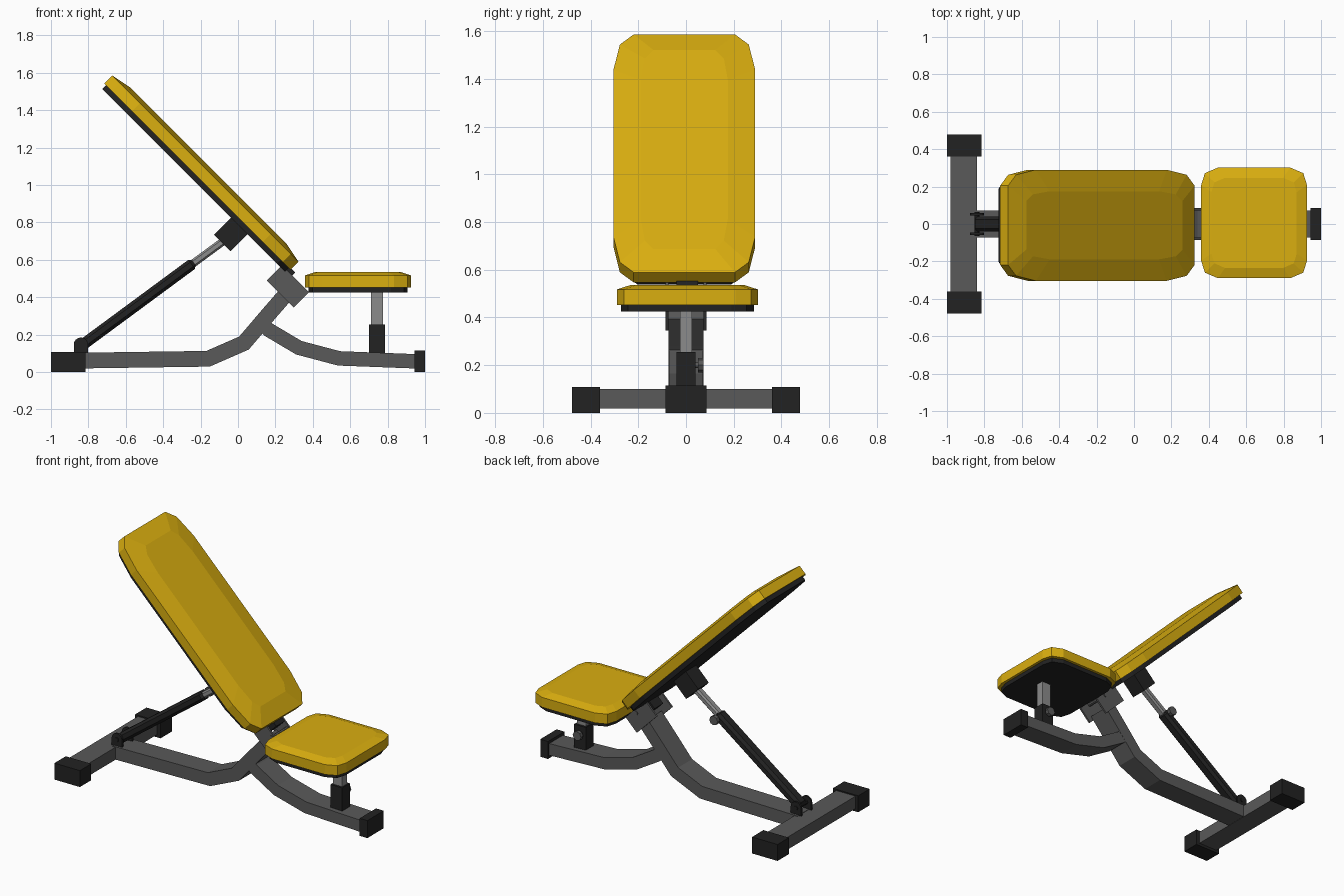
import bpy, bmesh, math
from mathutils import Vector, Matrix

cube = bpy.data.objects.get("Cube")
if cube:
    bpy.data.objects.remove(cube, do_unlink=True)


def material(name, r, g, b):
    m = bpy.data.materials.new(name)
    m.use_nodes = True
    m.diffuse_color = (r, g, b, 1)
    bsdf = m.node_tree.nodes["Principled BSDF"]
    bsdf.inputs["Base Color"].default_value = (r, g, b, 1)
    bsdf.inputs["Roughness"].default_value = 0.6
    return m


YELLOW = material("yellow_vinyl", 0.70, 0.425, 0.005)
GREY = material("grey_steel", 0.10, 0.10, 0.10)
LIGHT = material("light_steel", 0.26, 0.26, 0.26)
BLACK = material("black_plastic", 0.016, 0.016, 0.016)


def finish(name, bm, mat, loc=(0, 0, 0), tilt=0, bevel=0):
    bmesh.ops.recalc_face_normals(bm, faces=bm.faces)
    me = bpy.data.meshes.new(name)
    bm.to_mesh(me)
    bm.free()
    me.materials.append(mat)
    ob = bpy.data.objects.new(name, me)
    ob.location = loc
    ob.rotation_euler.y = tilt
    bpy.context.collection.objects.link(ob)
    if bevel:
        mod = ob.modifiers.new("edge", 'BEVEL')
        mod.width, mod.segments = bevel, 1
    return ob


def box(name, mat, loc, size, tilt=0, bevel=0):
    bm = bmesh.new()
    bmesh.ops.create_cube(bm, size=1)
    bmesh.ops.scale(bm, vec=size, verts=bm.verts)
    return finish(name, bm, mat, loc, tilt, bevel)


def span(name, mat, x, y, z, bevel=0):
    """Box given by its extents."""
    r = (x, y, z)
    return box(name, mat, [(a + b) / 2 for a, b in r], [b - a for a, b in r], 0, bevel)


def strut(name, mat, a, b, width, depth, bevel=0):
    """Bar between two points (x, z) in the middle plane."""
    d = Vector(b) - Vector(a)
    mid = (Vector(a) + Vector(b)) / 2
    return box(name, mat, (mid.x, 0, mid.y), (d.length, width, depth),
               math.atan2(-d.y, d.x), bevel)


def pin(name, mat, x, z, y0, y1, radius, sides=12):
    """Cylinder lying along y."""
    bm = bmesh.new()
    bmesh.ops.create_cone(bm, cap_ends=True, segments=sides, radius1=radius,
                          radius2=radius, depth=y1 - y0,
                          matrix=Matrix.Rotation(math.pi / 2, 4, 'X'))
    return finish(name, bm, mat, (x, (y0 + y1) / 2, z))


def bent_tube(name, mat, path, height, width):
    """Rectangular tube with mitred bends along an (x, z) path."""
    pts = [Vector(p) for p in path]
    dirs = [(b - a).normalized() for a, b in zip(pts, pts[1:])]
    bm = bmesh.new()
    rings = []
    for i, p in enumerate(pts):
        d0, d1 = dirs[max(i - 1, 0)], dirs[min(i, len(dirs) - 1)]
        t = (d0 + d1).normalized()
        n = Vector((-t.y, t.x)) * (height / 2 / t.dot(d0))
        rings.append([bm.verts.new((p.x + s * n.x, y * width / 2, p.y + s * n.y))
                      for s, y in ((1, 1), (1, -1), (-1, -1), (-1, 1))])
    for a, b in zip(rings, rings[1:]):
        for k in range(4):
            j = (k + 1) % 4
            bm.faces.new((a[k], a[j], b[j], b[k]))
    bm.faces.new(rings[0])
    bm.faces.new(rings[-1])
    return finish(name, bm, mat)


def cushion(name, mat, half, corner, levels, loc, tilt=0):
    """Slab with cut corners; levels are (inset, height) rings."""
    hx, hy = half
    quarter = [(hx - a, hy - b) for a, b in corner]
    outline = []
    for sx, sy in ((1, 1), (-1, 1), (-1, -1), (1, -1)):
        q = [(sx * x, sy * y) for x, y in quarter]
        outline += q if sx * sy > 0 else q[::-1]
    bm = bmesh.new()
    rings = [[bm.verts.new((x * (hx - i) / hx, y * (hy - i) / hy, z)) for x, y in outline]
             for i, z in levels]
    n = len(outline)
    for a, b in zip(rings, rings[1:]):
        for k in range(n):
            j = (k + 1) % n
            bm.faces.new((a[k], a[j], b[j], b[k]))
    bm.faces.new(rings[0])
    bm.faces.new(rings[-1])
    return finish(name, bm, mat, loc, tilt)


# Padded backrest and seat with their backing boards
LEAN = math.radians(45)
back_at = (-0.217, -0.007, 1.045)
back_corner = [(0, 0.085), (0.06, 0.027), (0.21, 0)]
cushion("backrest_pad", YELLOW, (0.705, 0.297), back_corner,
        [(0, 0), (0, 0.06), (0.115, 0.083)], back_at, LEAN)
cushion("backrest_board", BLACK, (0.69, 0.28), back_corner,
        [(0, -0.028), (0, 0.002)], back_at, LEAN)
seat_at = (0.642, 0.006, 0.452)
seat_corner = [(0, 0.094), (0.02, 0.03), (0.09, 0)]
cushion("seat_pad", YELLOW, (0.283, 0.296), seat_corner,
        [(0, 0), (0, 0.065), (0.055, 0.083)], seat_at)
cushion("seat_board", BLACK, (0.265, 0.278), seat_corner,
        [(0, -0.028), (0, 0.002)], seat_at)

# Frame tubes
bent_tube("main_tube", GREY,
          [(-0.86, 0.061), (-0.16, 0.071), (0.032, 0.155), (0.16, 0.305), (0.26, 0.42)],
          0.084, 0.146)
bent_tube("front_tube", GREY,
          [(0.12, 0.265), (0.165, 0.225), (0.325, 0.13), (0.54, 0.073), (0.96, 0.057)],
          0.077, 0.144)
span("rear_crossbar", GREY, (-0.98, -0.84), (-0.44, 0.44), (0.018, 0.1))

# Rubber feet
span("front_foot", BLACK, (0.944, 1.0), (-0.085, 0.085), (0, 0.115))
for side, name in ((1, "left"), (-1, "right")):
    span(name + "_rear_foot", BLACK, (-1.0, -0.815),
         sorted((side * 0.36, side * 0.478)), (0, 0.108))

# Seat post in its socket, with locking knob
span("seat_post", LIGHT, (0.71, 0.776), (-0.026, 0.026), (0.2, 0.43))
span("seat_socket", BLACK, (0.70, 0.785), (-0.04, 0.04), (0.07, 0.255))
pin("seat_knob_stem", GREY, 0.742, 0.2, 0.03, 0.055, 0.012)
pin("seat_knob", GREY, 0.742, 0.2, 0.05, 0.074, 0.03, 8)

# Pivot bracket plates between frame and backrest
for side, name in ((1, "left"), (-1, "right")):
    box(name + "_pivot_plate", GREY, (0.267, side * 0.079, 0.458),
        (0.205, 0.012, 0.115), LEAN)
    pin(name + "_pivot_bolt", GREY, 0.305, 0.473,
        *sorted((side * 0.08, side * 0.09)), 0.015, 8)
pin("pivot_axle", GREY, 0.305, 0.473, -0.08, 0.08, 0.013, 8)
box("pivot_lug", BLACK, (0.25, 0.005, 0.525), (0.07, 0.09, 0.09), LEAN)

# Telescopic backrest support
foot, joint, top = (-0.845, 0.135), (-0.235, 0.585), (-0.05, 0.72)
strut("support_outer_tube", BLACK, foot, joint, 0.078, 0.06, 0.016)
strut("support_inner_tube", LIGHT, (-0.35, 0.5), top, 0.05, 0.042, 0.01)
box("support_mount", BLACK, (-0.034, 0, 0.74), (0.125, 0.11, 0.14), LEAN)
pin("support_knob_stem", GREY, -0.255, 0.57, 0.03, 0.06, 0.012)
pin("support_knob", GREY, -0.255, 0.57, 0.055, 0.08, 0.03, 8)

# Rounded ears holding the lower end of the support
for side, name in ((1, "left"), (-1, "right")):
    y0, y1 = sorted((side * 0.046, side * 0.058))
    span(name + "_support_ear", BLACK, (-0.878, -0.802), (y0, y1), (0.09, 0.147))
    pin(name + "_support_ear_top", BLACK, -0.84, 0.147, y0, y1, 0.038, 16)
pin("support_pin", BLACK, -0.84, 0.145, -0.064, 0.064, 0.014, 8)
